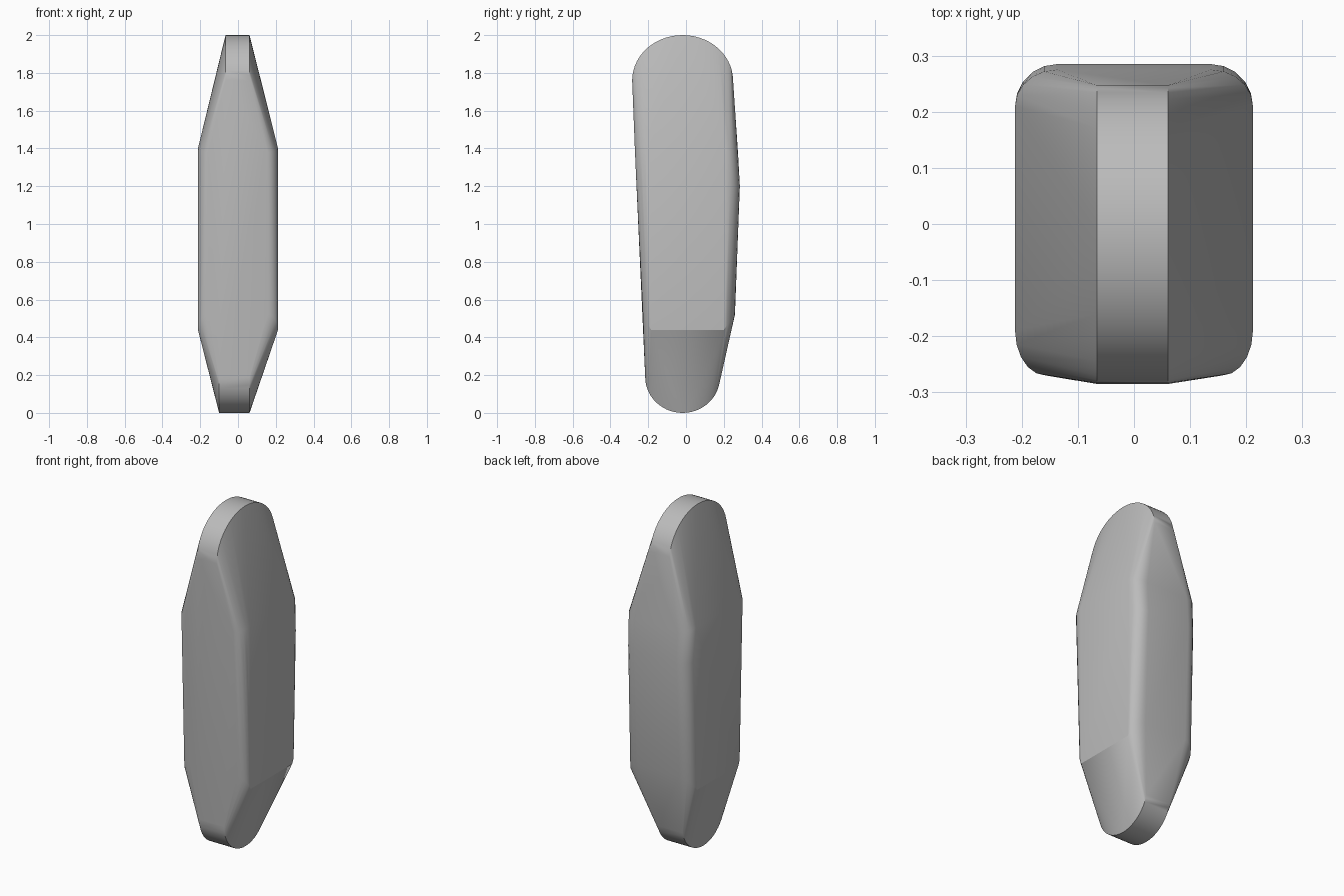
import bpy, bmesh
from math import sin, cos, pi, radians

cube = bpy.data.objects.get("Cube")
if cube:
    bpy.data.objects.remove(cube, do_unlink=True)

HALF_W = 0.212


def arch(x_left, x_right, radius_y, z_mid, rise, steps=28):
    """Half-round end cap, extruded straight across the width."""
    return [(x, -0.018 + radius_y * cos(pi * i / steps), z_mid + rise * sin(pi * i / steps))
            for i in range(steps + 1) for x in (x_left, x_right)]


def section(z_side, z_end, front, back, steps=5):
    """Rounded rectangle across the body; front and back are (flat y, end y, corner width)."""
    points = []
    for flat_y, end_y, corner in (front, back):
        for i in range(steps + 1):
            a = pi / 2 * i / steps
            x = HALF_W - corner * (1 - cos(a))
            y = flat_y + (end_y - flat_y) * sin(a)
            z = z_side + (z_end - z_side) * sin(a)
            points += [(x, y, z), (-x, y, z)]
    return points


# Rounded ends and the body sections between them
points = arch(-0.066, 0.061, 0.267, 1.76, 0.24)
points += arch(-0.10, 0.061, 0.198, 0.19, -0.19)
points += section(1.40, 1.38, (-0.19, -0.27, 0.055), (0.21, 0.275, 0.075))
points += section(1.20, 1.20, (-0.19, -0.261, 0.055), (0.21, 0.285, 0.075))
points += section(0.44, 0.52, (-0.185, -0.229, 0.055), (0.20, 0.259, 0.075))

# Wrap the outline points in one solid body
bm = bmesh.new()
for p in points:
    bm.verts.new(p)
hull = bmesh.ops.convex_hull(bm, input=bm.verts[:])
bmesh.ops.delete(bm, geom=[v for v in bm.verts if not v.link_faces], context='VERTS')
bmesh.ops.dissolve_limit(bm, angle_limit=radians(0.5), verts=bm.verts[:], edges=bm.edges[:])
bmesh.ops.recalc_face_normals(bm, faces=bm.faces[:])

# Crisp crease where the broad sides begin to taper
for e in bm.edges:
    if all(abs(v.co.x) > HALF_W - 0.001 for v in e.verts):
        if all(abs(v.co.z - 1.40) < 0.005 for v in e.verts) or \
                all(abs(v.co.z - 0.44) < 0.005 for v in e.verts):
            e.smooth = False

mesh = bpy.data.meshes.new("grip_body")
bm.to_mesh(mesh)
bm.free()
body = bpy.data.objects.new("grip_body", mesh)
bpy.context.collection.objects.link(body)

# Plain grey material
grey = bpy.data.materials.new("plain_grey")
grey.use_nodes = True
colour = (0.5, 0.5, 0.5, 1)
grey.diffuse_color = colour
grey.node_tree.nodes["Principled BSDF"].inputs["Base Color"].default_value = colour
mesh.materials.append(grey)

bpy.ops.object.select_all(action='DESELECT')
body.select_set(True)
bpy.context.view_layer.objects.active = body
bpy.ops.object.shade_smooth_by_angle(angle=radians(30))
